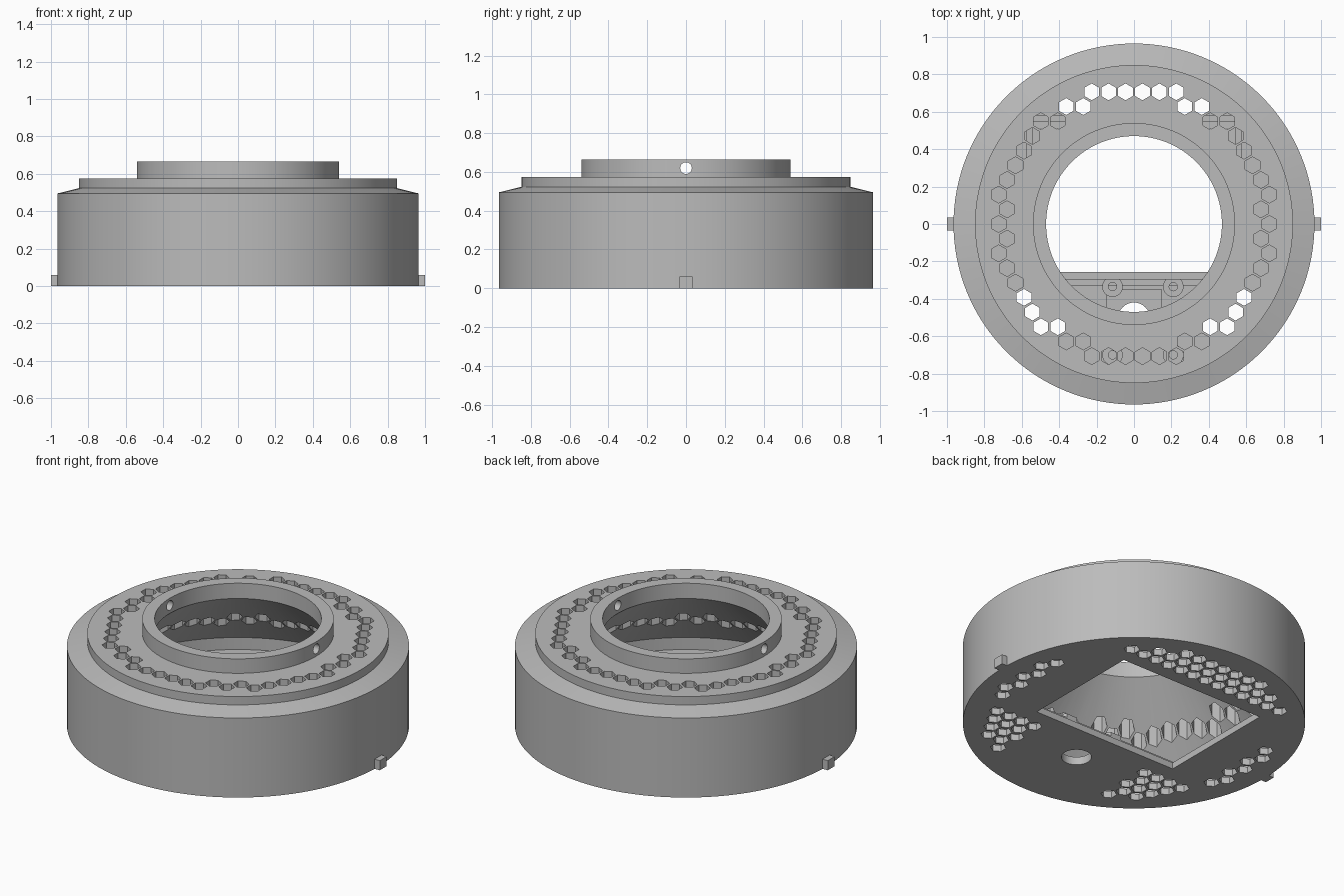
import bpy, bmesh, math
from mathutils import Matrix, Vector

cube = bpy.data.objects.get("Cube")
if cube:
    bpy.data.objects.remove(cube, do_unlink=True)

grey = bpy.data.materials.new("matte grey")
grey.use_nodes = True
grey.diffuse_color = (0.5, 0.5, 0.5, 1)
grey.node_tree.nodes["Principled BSDF"].inputs["Base Color"].default_value = (0.5, 0.5, 0.5, 1)

DX, DY = 0.0905, 0.0785      # hexagon grid pitch
HEX_R = 0.045


def make(name, bm):
    bmesh.ops.recalc_face_normals(bm, faces=bm.faces)
    mesh = bpy.data.meshes.new(name)
    bm.to_mesh(mesh)
    bm.free()
    mesh.materials.append(grey)
    ob = bpy.data.objects.new(name, mesh)
    bpy.context.collection.objects.link(ob)
    return ob


def add_box(bm, x0, x1, y0, y1, z0, z1):
    centre = Vector((x0 + x1, y0 + y1, z0 + z1)) / 2
    scale = Matrix.Diagonal((x1 - x0, y1 - y0, z1 - z0, 1))
    bmesh.ops.create_cube(bm, size=1, matrix=Matrix.Translation(centre) @ scale)


def add_prism(bm, x, y, z0, z1, radius, sides, turn=0.0):
    place = Matrix.Translation((x, y, (z0 + z1) / 2)) @ Matrix.Rotation(turn, 4, 'Z')
    bmesh.ops.create_cone(bm, cap_ends=True, segments=sides, radius1=radius,
                          radius2=radius, depth=z1 - z0, matrix=place)


def activate(ob):
    bpy.ops.object.select_all(action='DESELECT')
    ob.select_set(True)
    bpy.context.view_layer.objects.active = ob


def cut(ob, bm):
    cutter = make("cutter", bm)
    cutter.hide_render = True
    mod = ob.modifiers.new("cut", 'BOOLEAN')
    mod.operation = 'DIFFERENCE'
    mod.solver = 'EXACT'
    mod.object = cutter
    activate(ob)
    bpy.ops.object.modifier_apply(modifier=mod.name)
    bpy.data.objects.remove(cutter, do_unlink=True)


def hex_cutter(keep, z0, z1):
    """Hexagonal prisms on a staggered grid wherever keep(x, y, row) holds."""
    bm = bmesh.new()
    for row in range(-10, 11):
        for col in range(-10, 11):
            x, y = (col + 0.5 * (row % 2)) * DX, row * DY
            if keep(x, y, row):
                # corners point along y
                add_prism(bm, x, y, z0, z1, HEX_R, 6, math.radians(0 if HEX_POINT_Y else 30))
    return bm


# Find out how the primitive is oriented so hexagon corners point along y
probe = bmesh.new()
add_prism(probe, 0, 0, 0, 1, 1, 6)
HEX_POINT_Y = max(v.co.y for v in probe.verts) > 0.95
probe.free()

# Housing: stepped shell with a neck, a conical inside and a floor
profile = [(0, 0), (0.965, 0), (0.965, 0.495), (0.85, 0.523), (0.85, 0.575),
           (0.54, 0.575), (0.54, 0.665), (0.47, 0.665), (0.47, 0.57),
           (0.925, 0.115), (0.925, 0.04), (0, 0.04)]
bm = bmesh.new()
verts = [bm.verts.new((r, 0, z)) for r, z in profile]
edges = [bm.edges.new(pair) for pair in zip(verts, verts[1:])]
bmesh.ops.spin(bm, geom=verts + edges, cent=(0, 0, 0), axis=(0, 0, 1),
               angle=2 * math.pi, steps=128)
bmesh.ops.remove_doubles(bm, verts=bm.verts, dist=0.0005)
housing = make("housing", bm)

# Ring of hexagonal vents through the top
cut(housing, hex_cutter(lambda x, y, row: 0.66 < math.hypot(x, y) < 0.76, 0.15, 0.72))


# Floor vents: a band at the back, two front corners and the sides
def floor_vent(x, y, row):
    if math.hypot(x, y) > 0.845:
        return False
    back = row >= 8
    corner = -9 <= row <= -5 and abs(x) > 0.4
    side = abs(row) <= 3 and abs(x) > 0.75
    return back or corner or side


cut(housing, hex_cutter(floor_vent, -0.1, 0.07))

# Rectangular window and round cable hole in the floor
bm = bmesh.new()
add_box(bm, -0.5, 0.5, -0.257, 0.507, -0.1, 0.08)
add_prism(bm, 0, -0.505, -0.1, 0.08, 0.085, 48)
cut(housing, bm)

# Screw hole across the neck
bm = bmesh.new()
bmesh.ops.create_cone(bm, cap_ends=True, segments=32, radius1=0.03, radius2=0.03, depth=1.4,
                      matrix=Matrix.Translation((0, 0, 0.62)) @ Matrix.Rotation(math.pi / 2, 4, 'Y'))
cut(housing, bm)

# Raised rim around the window
bm = bmesh.new()
add_box(bm, -0.575, 0.575, -0.33, 0.58, 0.038, 0.075)
window_rim = make("window_rim", bm)
bm = bmesh.new()
add_box(bm, -0.54, 0.54, -0.295, 0.545, 0, 0.1)
cut(window_rim, bm)

# Four hollow screw posts on the floor
for x in (-0.115, 0.21):
    for y, word in ((-0.335, "inner"), (-0.7, "outer")):
        bm = bmesh.new()
        add_prism(bm, x, y, 0.038, 0.1, 0.055, 32)
        post = make(f"{word}_post", bm)
        bm = bmesh.new()
        add_prism(bm, x, y, 0.06, 0.2, 0.022, 24)
        if word == "inner":
            add_box(bm, x - 0.1, x + 0.1, -0.295, -0.2, 0, 0.2)
        cut(post, bm)

# Low mounting pad around the cable hole
bm = bmesh.new()
add_box(bm, -0.15, 0.15, -0.65, -0.35, 0.038, 0.05)
pad = make("mounting_pad", bm)
bm = bmesh.new()
add_prism(bm, 0, -0.505, 0, 0.1, 0.085, 48)
cut(pad, bm)

# Small locating tabs on both sides
for side, word in ((1, "left"), (-1, "right")):
    bm = bmesh.new()
    add_box(bm, min(0.95 * side, side), max(0.95 * side, side), -0.034, 0.034, 0, 0.06)
    make(f"{word}_tab", bm)

# Smooth round walls, keep the edges sharp
for ob in bpy.context.collection.objects:
    if ob.type == 'MESH' and grey.name in ob.data.materials:
        activate(ob)
        bpy.ops.object.shade_smooth_by_angle(angle=math.radians(12))
